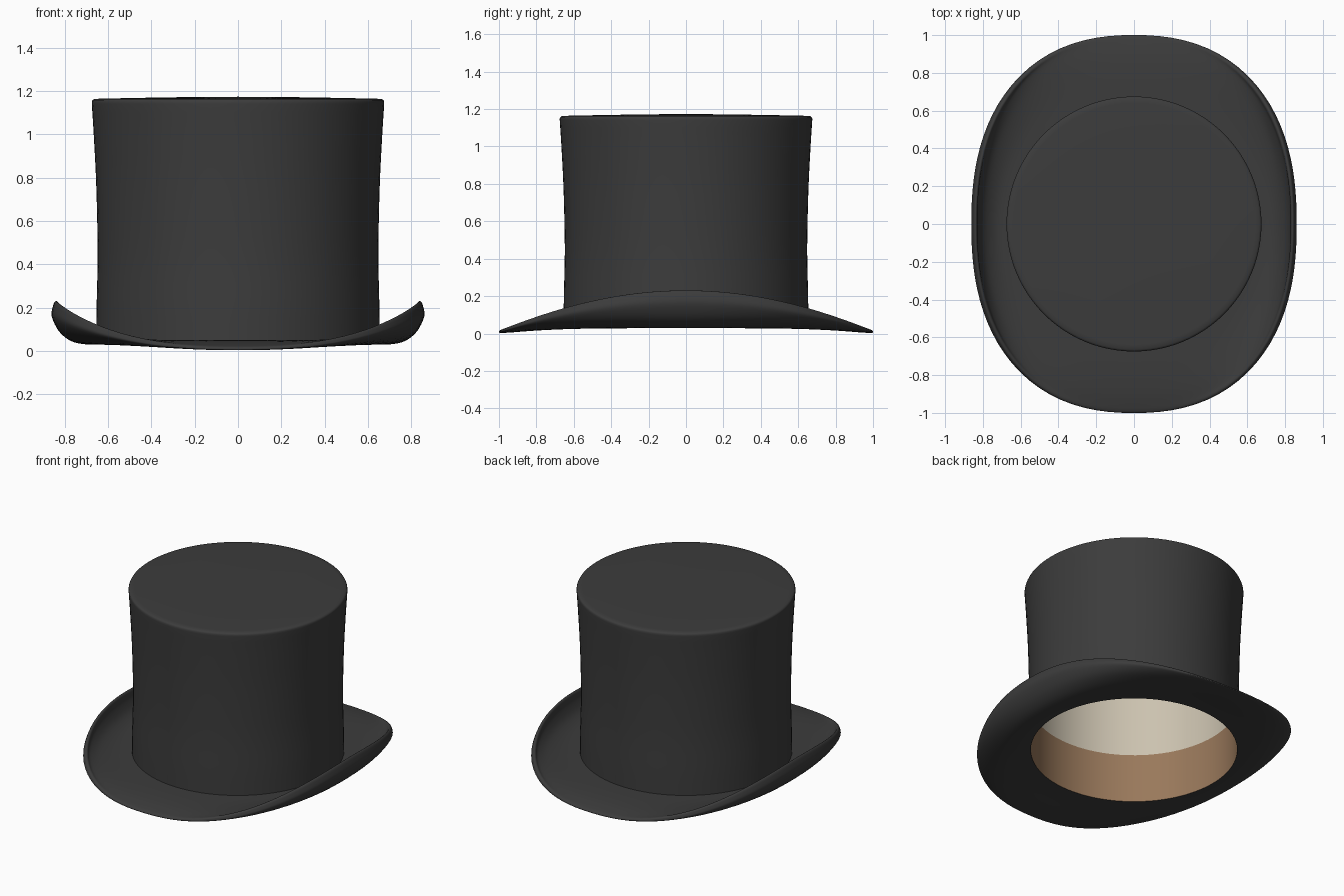
import bpy, bmesh, math
from mathutils import Vector

if "Cube" in bpy.data.objects:
    bpy.data.objects.remove(bpy.data.objects["Cube"])

SEGMENTS = 96


def material(name, rgb):
    m = bpy.data.materials.new(name)
    m.diffuse_color = (*rgb, 1)
    m.use_nodes = True
    m.node_tree.nodes["Principled BSDF"].inputs["Base Color"].default_value = m.diffuse_color
    return m


felt = material("black_felt", (0.045, 0.045, 0.045))
leather = material("tan_leather", (0.32, 0.19, 0.105))
satin = material("cream_satin", (0.60, 0.54, 0.43))


def smooth_path(points, steps=4):
    """Catmull-Rom curve through the points."""
    p = [Vector(q) for q in points]
    p = [2 * p[0] - p[1]] + p + [2 * p[-1] - p[-2]]
    out = []
    for a, b, c, d in zip(p, p[1:], p[2:], p[3:]):
        for k in range(steps):
            t = k / steps
            out.append(0.5 * (2 * b + (c - a) * t + (2 * a - 5 * b + 4 * c - d) * t * t
                              + (3 * b - a - 3 * c + d) * t ** 3))
    return out + [p[-2]]


def sweep(name, count, place, mat, angle=40):
    """Ring surface; place(i, theta) gives point i of the section at that angle."""
    bm = bmesh.new()
    rings = [[bm.verts.new(place(i, 2 * math.pi * j / SEGMENTS)) for i in range(count)]
             for j in range(SEGMENTS)]
    for j in range(SEGMENTS):
        a, b = rings[j], rings[(j + 1) % SEGMENTS]
        for i in range(count - 1):
            bm.faces.new((a[i], b[i], b[i + 1], a[i + 1]))
    bmesh.ops.remove_doubles(bm, verts=bm.verts, dist=1e-5)
    mesh = bpy.data.meshes.new(name)
    bm.to_mesh(mesh)
    bm.free()
    mesh.materials.append(mat)
    obj = bpy.data.objects.new(name, mesh)
    bpy.context.collection.objects.link(obj)
    bpy.ops.object.select_all(action='DESELECT')
    obj.select_set(True)
    bpy.context.view_layer.objects.active = obj
    bpy.ops.object.shade_smooth_by_angle(angle=math.radians(angle))
    return obj


def revolve(name, profile, mat):
    return sweep(name, len(profile), lambda i, t: (
        profile[i][0] * math.cos(t), profile[i][0] * math.sin(t), profile[i][1]), mat)


# Crown: gently flared wall, rounded edge, slightly domed top
wall = smooth_path([(0.655, 0.04), (0.653, 0.2), (0.648, 0.45), (0.654, 0.75),
                    (0.665, 0.98), (0.675, 1.14)])
top = [(0.675, 1.15), (0.672, 1.157), (0.664, 1.162), (0.64, 1.164),
       (0.45, 1.168), (0.2, 1.172), (0, 1.173)]
revolve("crown", [tuple(q) for q in wall] + top, felt)

# Inside: lining above, sweatband below
revolve("lining", [(0, 1.14), (0.64, 1.13), (0.637, 0.36)], satin)
revolve("sweatband", [(0.637, 0.36), (0.637, 0.03)], leather)

# Brim: the section blends from curled sides to drooping front and back
INNER, HALF_X, HALF_Y, POWER = 0.637, 0.86, 1.0, 2.35
side = smooth_path([(0, .03), (.3, .03), (.6, .045), (.85, .09), (1, .16), (.97, .21),
                    (.92, .23), (.87, .22), (.84, .17), (.7, .105), (.4, .06), (0, .05)])
front = smooth_path([(0, .03), (.3, .022), (.6, .012), (.85, .005), (.98, .003), (1, .008),
                     (.995, .014), (.97, .02), (.9, .027), (.7, .04), (.4, .048), (0, .05)])


def brim_point(i, t):
    c, s = math.cos(t), math.sin(t)
    reach = ((abs(c) / HALF_X) ** POWER + (abs(s) / HALF_Y) ** POWER) ** (-1 / POWER)
    curl = max(0, 1 - (reach * s / HALF_Y) ** 2)
    u, z = side[i] * curl + front[i] * (1 - curl)
    r = INNER + (reach - INNER) * u
    return r * c, r * s, z


sweep("brim", len(side), brim_point, felt, 60)
